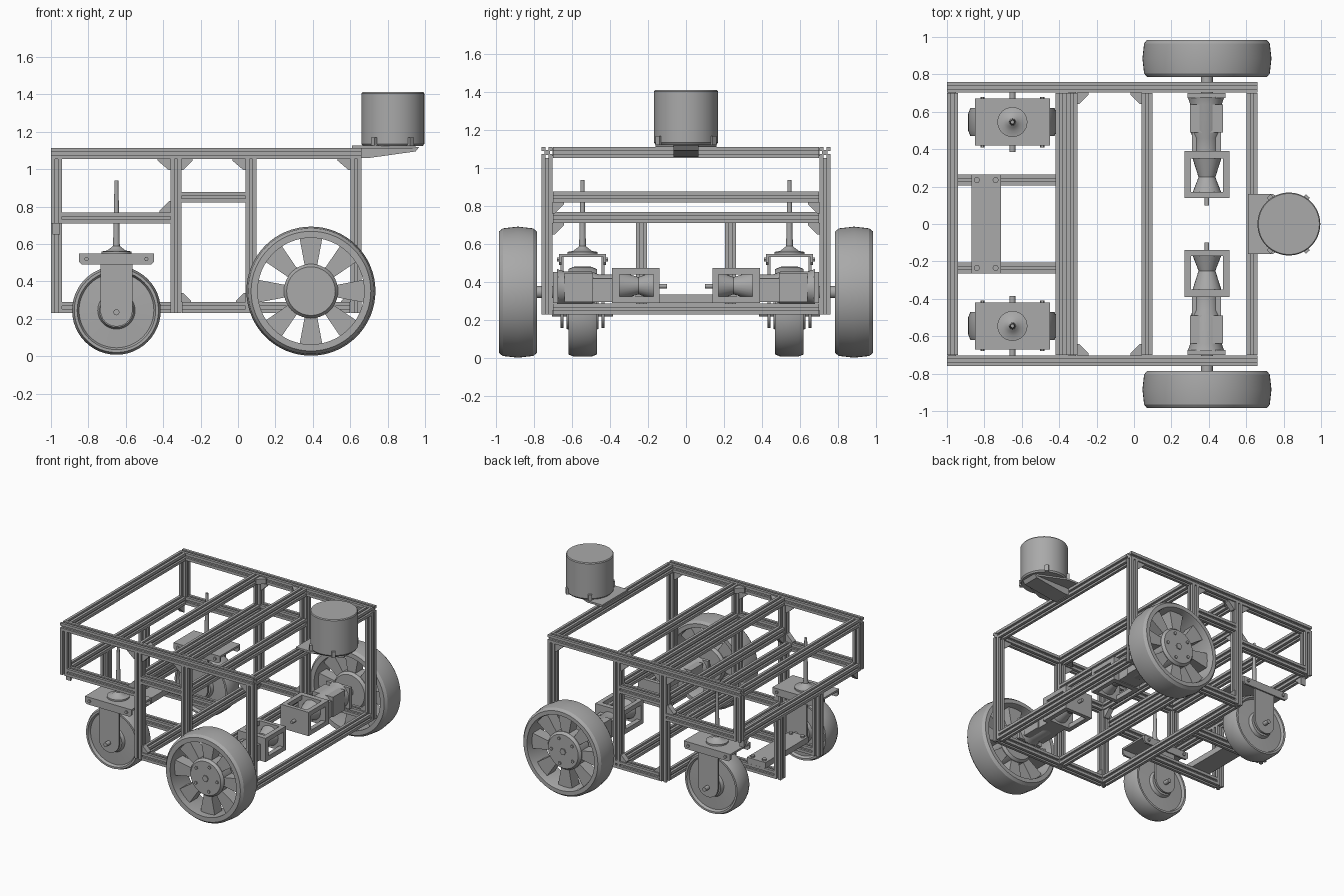
import bpy, bmesh
from math import sin, cos, pi, radians
from mathutils import Vector

cube = bpy.data.objects.get("Cube")
if cube:
    bpy.data.objects.remove(cube)

GREY = bpy.data.materials.new("metal_grey")
GREY.use_nodes = True
GREY.diffuse_color = (0.4, 0.4, 0.4, 1)
GREY.node_tree.nodes["Principled BSDF"].inputs["Base Color"].default_value = (0.4, 0.4, 0.4, 1)


def finish(name, bm):
    bmesh.ops.remove_doubles(bm, verts=bm.verts, dist=1e-5)
    bmesh.ops.recalc_face_normals(bm, faces=bm.faces)
    mesh = bpy.data.meshes.new(name)
    bm.to_mesh(mesh)
    bm.free()
    mesh.materials.append(GREY)
    for p in mesh.polygons:
        p.use_smooth = True
    mesh.set_sharp_from_angle(angle=radians(32))
    ob = bpy.data.objects.new(name, mesh)
    bpy.context.collection.objects.link(ob)
    return ob


def place(axis, u, v, w):
    """Point with w along the axis, u and v on the other two in order."""
    return {"x": (w, u, v), "y": (u, w, v), "z": (u, v, w)}[axis]


def prism(name, axis, a, b, *polygons):
    bm = bmesh.new()
    for poly in polygons:
        part = bmesh.new()
        face = part.faces.new([part.verts.new(place(axis, u, v, a)) for u, v in poly])
        out = bmesh.ops.extrude_face_region(part, geom=[face])
        moved = [g for g in out["geom"] if isinstance(g, bmesh.types.BMVert)]
        bmesh.ops.translate(part, verts=moved, vec=Vector(place(axis, 0, 0, b - a)))
        bmesh.ops.recalc_face_normals(part, faces=part.faces)
        tmp = bpy.data.meshes.new("tmp")
        part.to_mesh(tmp)
        part.free()
        bm.from_mesh(tmp)
        bpy.data.meshes.remove(tmp)
    return finish(name, bm)


def rect(u0, u1, v0, v1):
    return [(u0, v0), (u1, v0), (u1, v1), (u0, v1)]


def ngon(u, v, r, n=6):
    return [(u + r * cos(2 * pi * i / n), v + r * sin(2 * pi * i / n)) for i in range(n)]


def box(name, x0, x1, y0, y1, z0, z1):
    return prism(name, "z", z0, z1, rect(x0, x1, y0, y1))


def lathe(name, axis, centre, profile, steps=56):
    """Revolve (radius, offset) points about an axis through centre."""
    bm = bmesh.new()
    vs = [bm.verts.new(Vector(centre) + Vector(place(axis, r, 0, w))) for r, w in profile]
    es = [bm.edges.new(pair) for pair in zip(vs, vs[1:])]
    bmesh.ops.spin(bm, geom=vs + es, cent=centre, axis=place(axis, 0, 0, 1),
                   angle=2 * pi, steps=steps, use_merge=True)
    return finish(name, bm)


def rod(name, axis, centre, r, w0, w1, steps=24):
    return lathe(name, axis, centre, [(0, w0), (r, w0), (r, w1), (0, w1)], steps)


# Slotted aluminium section
H, G, D = 0.029, 0.008, 0.015
SECTION = []
for turn in range(4):
    for u, v in [(H, -H), (H, -G), (H - D, -G), (H - D, G), (H, G)]:
        for _ in range(turn):
            u, v = -v, u
        SECTION.append((u, v))


def rail(name, axis, a, b, u, v):
    return prism(name, axis, a, b, [(p + u, q + v) for p, q in SECTION])


POSTS = {"rear": -0.971, "mid": -0.331, "drive": 0.069, "front": 0.631}
TOP, LOW, SHELF, UPPER, SIDE = 1.084, 0.26, 0.74, 0.85, 0.731

# Cross rails
for label, x in POSTS.items():
    rail(f"top_cross_rail_{label}", "y", -0.70, 0.70, x, TOP)
for label in ("mid", "drive", "front"):
    rail(f"lower_cross_rail_{label}", "y", -0.70, 0.70, POSTS[label], LOW)
for label in ("mid", "drive"):
    rail(f"upper_cross_rail_{label}", "y", -0.70, 0.70, POSTS[label], UPPER)
rail("shelf_cross_rail_rear", "y", -0.70, 0.70, POSTS["rear"], SHELF)
rail("shelf_cross_rail_mid", "y", -0.70, 0.70, -0.39, SHELF)


def gusset(name, axis, centre, u, v, du, dv):
    return prism(name, axis, centre - 0.02, centre + 0.02,
                 [(u, v), (u + du, v), (u + du, v + dv * 0.15),
                  (u + du * 0.15, v + dv), (u, v + dv)])


for s in (-1, 1):
    tag = "left" if s > 0 else "right"
    y = s * SIDE

    # Side frame
    rail(f"top_side_rail_{tag}", "x", -1, 0.66, y, TOP)
    rail(f"lower_side_rail_{tag}", "x", -0.30, 0.60, y, LOW)
    rail(f"shelf_side_rail_{tag}", "x", -0.942, -0.36, y, SHELF)
    rail(f"upper_side_rail_{tag}", "x", -0.302, 0.04, y, UPPER)
    for label, x in POSTS.items():
        rail(f"post_{label}_{tag}", "z", SHELF - H if label == "rear" else LOW - H, TOP - H, x, y)

    # Inner drop frame
    rail(f"drop_post_{tag}", "z", LOW - H, SHELF - H, POSTS["rear"], s * 0.235)
    rail(f"drop_rail_{tag}", "x", -0.942, -0.36, s * 0.235, LOW)

    # Corner gussets
    for i, (x, z, dx, dz) in enumerate([
            (-0.36, TOP - H, -0.07, -0.06), (-0.302, TOP - H, 0.06, -0.06),
            (0.04, TOP - H, -0.07, -0.06), (0.602, TOP - H, -0.07, -0.06),
            (-0.36, SHELF + H, -0.06, 0.06), (-0.302, LOW + H, 0.05, 0.05),
            (0.04, LOW + H, -0.05, 0.05), (0.602, LOW + H, -0.05, 0.05)]):
        gusset(f"side_gusset_{tag}_{i}", "y", y, x, z, dx, dz)
    for i, (x, dx) in enumerate([(-0.302, 0.06), (0.04, -0.06)]):
        gusset(f"plan_gusset_{tag}_{i}", "z", TOP, x, s * 0.702, dx, -s * 0.06)
    for i, (x, z) in enumerate([(POSTS["rear"], SHELF), (POSTS["mid"], UPPER)]):
        gusset(f"cross_gusset_{tag}_{i}", "x", x, s * 0.702, z - H, -s * 0.06, -0.06)

    # Drive wheel: tyre, tapered spokes, hub with bolts
    wx, wy, wz = 0.39, s * 0.885, 0.348
    lathe(f"drive_tyre_{tag}", "y", (wx, wy, wz),
          [(0.285, -0.1), (0.32, -0.1), (0.336, -0.08), (0.345, 0), (0.336, 0.08),
           (0.32, 0.1), (0.29, 0.1), (0.285, 0.085), (0.285, -0.1)], 64)
    spokes = []
    for i in range(8):
        a = i * pi / 4
        spokes.append([(wx + r * cos(a) - t * sin(a), wz + r * sin(a) + t * cos(a))
                       for r, t in [(0.12, -0.03), (0.29, -0.062), (0.29, 0.062), (0.12, 0.03)]])
    prism(f"drive_spokes_{tag}", "y", wy - 0.045, wy + 0.045, *spokes)
    lathe(f"drive_hub_{tag}", "y", (wx, wy, wz),
          [(0, -0.07), (0.13, -0.07), (0.145, -0.05), (0.145, 0.05), (0.13, 0.07), (0, 0.07)], 40)
    bolts = [ngon(wx + 0.1 * cos(a), wz + 0.1 * sin(a), 0.012)
             for a in (radians(72 * i + 70) for i in range(5))]
    prism(f"drive_hub_bolts_{tag}", "y", wy + s * 0.06, wy + s * 0.078,
          ngon(wx, wz, 0.025), *bolts)
    rod(f"drive_axle_{tag}", "y", (wx, 0, wz), 0.032, s * 0.69, s * 0.83)

    # Gearbox and motor, running inward from the wheel
    box(f"gearbox_flange_{tag}", 0.285, 0.49, s * 0.675, s * 0.70, 0.29, 0.455)
    lathe(f"gearbox_{tag}", "y", (0.385, 0, 0.372),
          [(0, s * 0.68), (0.098, s * 0.68), (0.085, s * 0.64), (0.085, s * 0.50),
           (0.07, s * 0.46), (0.07, s * 0.38), (0, s * 0.38)], 32)
    box(f"gearbox_block_{tag}", 0.3, 0.475, s * 0.49, s * 0.64, 0.295, 0.45)
    box(f"gearbox_neck_{tag}", 0.31, 0.465, s * 0.385, s * 0.49, 0.295, 0.42)
    for i, (y0, y1) in enumerate([(0.14, 0.17), (0.35, 0.39)]):
        box(f"motor_end_{tag}_{i}", 0.27, 0.51, s * y0, s * y1, 0.29, 0.475)
    for i, (x0, z0) in enumerate([(0.27, 0.29), (0.475, 0.29), (0.27, 0.44), (0.475, 0.44)]):
        box(f"motor_cage_bar_{tag}_{i}", x0, x0 + 0.035, s * 0.16, s * 0.36, z0, z0 + 0.035)
    lathe(f"motor_core_{tag}", "y", (0.39, 0, 0.382),
          [(0, s * 0.16), (0.08, s * 0.16), (0.045, s * 0.25), (0.08, s * 0.36), (0, s * 0.36)], 24)
    rod(f"motor_shaft_{tag}", "y", (0.39, 0, 0.38), 0.012, s * 0.10, s * 0.15)

    # Caster wheel with dished sides
    cx, cy, cz = -0.65, s * 0.545, 0.245
    lathe(f"caster_wheel_{tag}", "y", (cx, cy, cz),
          [(0, -0.085), (0.09, -0.085), (0.1, -0.06), (0.2, -0.055), (0.21, -0.075),
           (0.225, -0.075), (0.237, -0.045), (0.237, 0.045), (0.225, 0.075), (0.21, 0.075),
           (0.2, 0.055), (0.1, 0.06), (0.09, 0.085), (0, 0.085)], 48)
    rod(f"caster_axle_{tag}", "y", (cx, cy, cz - 0.01), 0.016, -0.16, 0.16)

    # Caster fork, mount and steering pin
    fork = [(cx + 0.086 * cos(a), cz + 0.086 * sin(a)) for a in (pi + i * pi / 12 for i in range(13))]
    fork += [(cx + 0.086, 0.54), (cx - 0.086, 0.54)]
    for i, d in enumerate((-1, 1)):
        prism(f"caster_fork_{tag}_{i}", "y", cy + d * 0.1, cy + d * 0.115, fork)
        prism(f"caster_flange_{tag}_{i}", "y", cy + d * 0.11, cy + d * 0.125,
              [(cx - 0.2, 0.505), (cx - 0.185, 0.49), (cx + 0.185, 0.49),
               (cx + 0.2, 0.505), (cx + 0.2, 0.548), (cx - 0.2, 0.548)])
        prism(f"caster_flange_bolts_{tag}_{i}", "y", cy + d * 0.12, cy + d * 0.135,
              ngon(cx - 0.16, 0.52, 0.012), ngon(cx + 0.16, 0.52, 0.012))
    box(f"caster_plate_{tag}", cx - 0.2, cx + 0.2, cy - 0.125, cy + 0.125, 0.533, 0.548)
    lathe(f"caster_steering_pin_{tag}", "z", (cx, cy, 0),
          [(0, 0.54), (0.08, 0.54), (0.08, 0.56), (0.05, 0.565), (0.03, 0.58),
           (0.018, 0.59), (0.01, 0.94), (0, 0.94)], 32)

# Low equipment plate
box("equipment_plate", -0.87, -0.71, -0.265, 0.265, 0.29, 0.335)
prism("equipment_plate_bolts", "z", 0.33, 0.348,
      *[ngon(x, y, 0.016, 8) for x in (-0.84, -0.74) for y in (-0.235, 0.235)])

# Sensor drum on its cantilever bracket
prism("sensor_arm", "y", -0.065, 0.065,
      [(0.655, 1.06), (0.70, 1.06), (0.95, 1.095), (0.97, 1.12), (0.655, 1.12)])
prism("sensor_plate", "z", 1.112, 1.126,
      [(0.61, -0.16), (0.74, -0.16), (0.95, -0.065), (0.95, 0.065), (0.74, 0.16), (0.61, 0.16)])
lathe("sensor_drum", "z", (0.828, 0, 0),
      [(0, 1.124), (0.16, 1.124), (0.168, 1.135), (0.168, 1.405), (0.163, 1.412), (0, 1.412)], 64)
for i, (x, y) in enumerate([(0.73, -0.14), (0.73, 0.14), (0.92, -0.14), (0.92, 0.14)]):
    prism(f"sensor_foot_{i}", "z", 1.124, 1.17, ngon(x, y, 0.02, 4))
